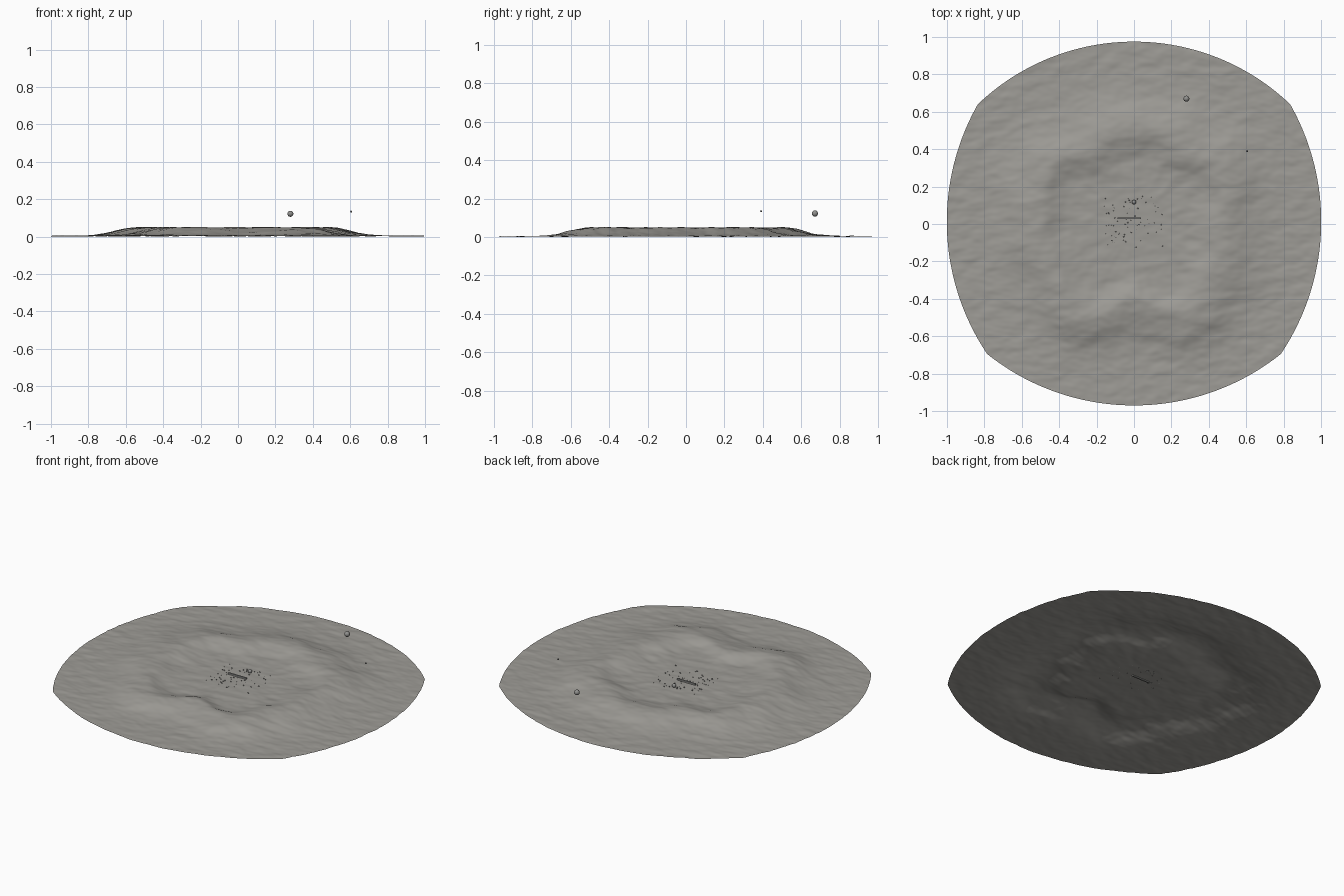
import bpy, bmesh, math, random
from mathutils import Vector, Matrix, noise

random.seed(7)
if "Cube" in bpy.data.objects:
    bpy.data.objects.remove(bpy.data.objects["Cube"])


def material(name, rgb):
    m = bpy.data.materials.new(name)
    m.use_nodes = True
    col = (*rgb, 1)
    m.diffuse_color = col
    m.node_tree.nodes["Principled BSDF"].inputs["Base Color"].default_value = col
    return m


dust = material("grey dust", (0.34, 0.33, 0.305))
stone = material("grey stone", (0.28, 0.28, 0.27))


def make_object(name, bm, mat):
    mesh = bpy.data.meshes.new(name)
    bm.to_mesh(mesh)
    bm.free()
    mesh.materials.append(mat)
    for p in mesh.polygons:
        p.use_smooth = True
    ob = bpy.data.objects.new(name, mesh)
    bpy.context.collection.objects.link(ob)
    return ob


# Crater rim radius every 30 degrees, starting at +x
RIM = [.46, .54, .48, .50, .46, .54, .52, .50, .55, .40, .55, .50]


def rim_radius(angle):
    f = (angle / math.tau * len(RIM)) % len(RIM)
    i = int(f)
    t = (1 - math.cos((f - i) * math.pi)) / 2
    return RIM[i % 12] * (1 - t) + RIM[(i + 1) % 12] * t


def ground(x, y):
    r, a = math.hypot(x, y), math.atan2(y, x)
    rim = rim_radius(a) + 0.05 * noise.noise(Vector((x * 5, y * 5, 3)))
    d = r - rim
    if d < 0:      # inner wall down to the basin floor
        z = 0.027 + 0.029 * math.exp(-(d / 0.10) ** 2)
    else:          # outer flank fading to the plain
        z = 0.010 + 0.046 * math.exp(-(d / 0.17) ** 2)
    # radial grooves inside the crater
    groove = noise.noise(Vector((math.cos(a) * 7, math.sin(a) * 7, r * 2)))
    z += 0.003 * groove * math.exp(-((r - 0.3) / 0.15) ** 2)
    # wind ripples
    fade = 0.4 + 0.6 * min(1, r / 0.3)
    z += 0.0035 * fade * noise.noise(Vector((x * 9 + y * 3, y * 19 - x * 4, 0)))
    z += 0.0015 * fade * noise.noise(Vector((x * 22, y * 40, 5)))
    return max(0.0, z)


# Outline: four bowed edges between four corners
def bowed_edge(p, q, sag):
    p, q = Vector(p), Vector(q)
    half = (q - p).length / 2
    radius = (half * half + sag * sag) / (2 * sag)
    sweep = math.asin(half / radius)
    along = (q - p).normalized()
    out = Vector((along.y, -along.x))
    mid = (p + q) / 2

    def at(t):
        b = (2 * t - 1) * sweep
        return mid + along * radius * math.sin(b) + out * (
            radius * math.cos(b) - radius + sag)
    return at


SW, SE, NE, NW = [Vector(c) for c in
                  ((-.785, -.695), (.785, -.695), (.835, .64), (-.835, .64))]
south = bowed_edge(SW, SE, 0.275)
east = bowed_edge(SE, NE, 0.19)
north = bowed_edge(NE, NW, 0.335)
west = bowed_edge(NW, SW, 0.19)


def patch(u, v):
    edges = (south(u) * (1 - v) + north(1 - u) * v
             + west(1 - v) * (1 - u) + east(v) * u)
    corners = (SW * (1 - u) + SE * u) * (1 - v) + (NW * (1 - u) + NE * u) * v
    return edges - corners


# Ground sheet
N = 220
bm = bmesh.new()
rows = []
for j in range(N + 1):
    row = []
    for i in range(N + 1):
        p = patch(i / N, j / N)
        row.append(bm.verts.new((p.x, p.y, ground(p.x, p.y))))
    rows.append(row)
for j in range(N):
    for i in range(N):
        bm.faces.new((rows[j][i], rows[j][i + 1],
                      rows[j + 1][i + 1], rows[j + 1][i]))
low = min(v.co.z for v in bm.verts)
for v in bm.verts:
    v.co.z -= low
make_object("crater_ground", bm, dust)


# Balls: two floating, one resting on the crater floor
def ball(name, place, radius):
    b = bmesh.new()
    bmesh.ops.create_uvsphere(b, u_segments=24, v_segments=16, radius=radius,
                              matrix=Matrix.Translation(place))
    make_object(name, b, stone)


ball("large_floating_ball", (0.28, 0.67, 0.122), 0.016)
ball("small_floating_ball", (0.605, 0.39, 0.134), 0.005)
ball("resting_ball", (0, 0.117, ground(0, 0.117) - low + 0.008), 0.012)

# Slim bar half sunk in the floor
bm = bmesh.new()
bar_z = ground(-0.025, 0.03) - low
bmesh.ops.create_cube(bm, size=1, matrix=Matrix.Translation((-0.025, 0.03, bar_z + 0.002))
                      @ Matrix.Diagonal((0.125, 0.009, 0.016, 1)))
bar = make_object("sunken_bar", bm, stone)
for p in bar.data.polygons:
    p.use_smooth = False

# Pebbles scattered around the bar
bm = bmesh.new()
for _ in range(85):
    x, y = random.uniform(-0.16, 0.16), random.uniform(-0.13, 0.15)
    size = random.uniform(0.0015, 0.0045)
    place = Matrix.Translation((x, y, ground(x, y) - low + size * 0.5))
    squash = Matrix.Diagonal((1, random.uniform(0.6, 1), 0.8, 1))
    bmesh.ops.create_icosphere(bm, subdivisions=1, radius=size, matrix=place @ squash)
pebbles = make_object("pebbles", bm, stone)
for p in pebbles.data.polygons:
    p.use_smooth = False
